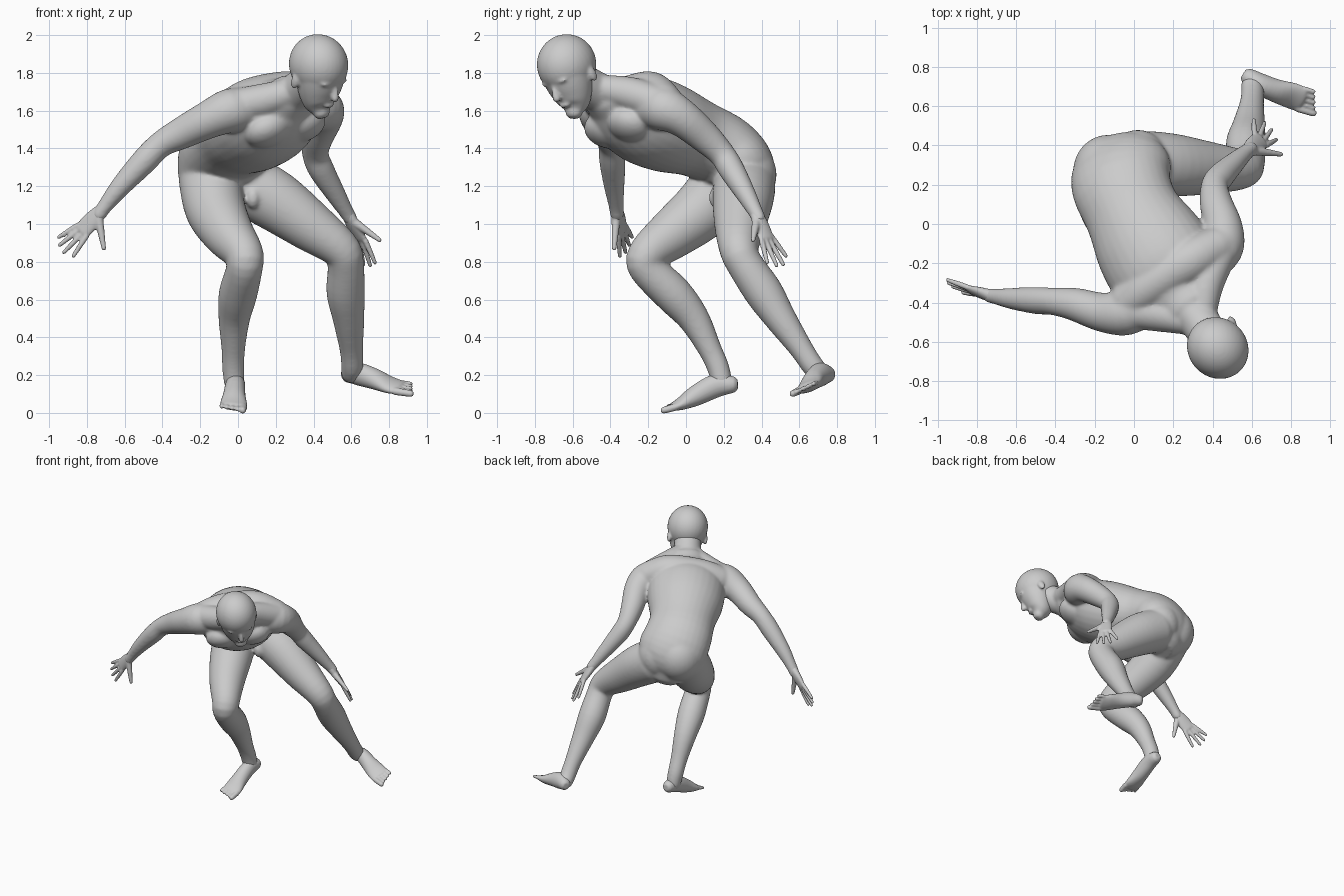
import bpy, bmesh, math
from mathutils import Vector, Matrix

old = bpy.data.objects.get("Cube")
if old:
    bpy.data.objects.remove(old)

skin = bpy.data.materials.new("plain grey")
skin.use_nodes = True
GREY = (.6, .6, .6, 1)
skin.diffuse_color = GREY
skin.node_tree.nodes["Principled BSDF"].inputs["Base Color"].default_value = GREY

bm = bmesh.new()
SEG = 32


def spline(rows, steps=4):
    """Smoothly interpolate rows of equal length."""
    rows = [Vector(r) for r in rows]
    out = []
    for i in range(len(rows) - 1):
        a, b, c, d = (rows[min(max(i + k, 0), len(rows) - 1)] for k in (-1, 0, 1, 2))
        for s in range(steps):
            t = s / steps
            out.append(b + (c - a) * (t / 2) + (a * 2 - b * 5 + c * 4 - d) * (t * t / 2)
                       + (b * 3 - a - c * 3 + d) * (t ** 3 / 2))
    return out + [rows[-1]]


def loft(rows, side=(1, 0, 0), side_end=None):
    """Closed tube; each row is x, y, z, half width and optional half depth."""
    rows = spline([tuple(r) if len(r) == 5 else (*r, r[3]) for r in rows])
    pts = [Vector(r[:3]) for r in rows]
    side, side_end = Vector(side), Vector(side_end or side)
    rings = []
    n = len(rows)

    def ring(p, t, s, a, b):
        s = (s - t * s.dot(t)).normalized()
        d = t.cross(s)
        rings.append([bm.verts.new(p + s * (a * math.cos(k * math.tau / SEG))
                                   + d * (b * math.sin(k * math.tau / SEG))) for k in range(SEG)])

    for i, (p, r) in enumerate(zip(pts, rows)):
        t = (pts[min(i + 1, n - 1)] - pts[max(i - 1, 0)]).normalized()
        s = side.lerp(side_end, i / (n - 1))
        a, b = r[3], r[4]
        # Rounded ends
        steps = (-.85, -.5, 0) if i == 0 else (0, .5, .85) if i == n - 1 else (0,)
        for k in steps:
            shrink = math.sqrt(1 - k * k)
            ring(p + t * min(a, b) * k, t, s, a * shrink, b * shrink)
    for lo, hi in zip(rings, rings[1:]):
        for k in range(SEG):
            j = (k + 1) % SEG
            bm.faces.new((lo[k], lo[j], hi[j], hi[k]))
    bm.faces.new(rings[0][::-1])
    bm.faces.new(rings[-1])


def ball(center, radii, axes=None):
    rot = Matrix(axes).transposed().to_4x4() if axes else Matrix()
    bmesh.ops.create_uvsphere(bm, u_segments=32, v_segments=20, radius=1,
                              matrix=Matrix.Translation(center) @ rot @ Matrix.Diagonal((*radii, 1)))


def finish(name, voxel, rounds):
    """Fuse the parts gathered so far into one smooth object."""
    global bm
    bmesh.ops.recalc_face_normals(bm, faces=bm.faces)
    mesh = bpy.data.meshes.new(name)
    bm.to_mesh(mesh)
    bm.free()
    bm = bmesh.new()
    obj = bpy.data.objects.new(name, mesh)
    bpy.context.collection.objects.link(obj)
    mesh.materials.append(skin)
    remesh = obj.modifiers.new("fuse", 'REMESH')
    remesh.mode = 'VOXEL'
    remesh.voxel_size = voxel
    remesh.use_smooth_shade = True
    soften = obj.modifiers.new("soften", 'SMOOTH')
    soften.factor = .5
    soften.iterations = rounds


# Head frame: left, forward and up
up = Vector((.22, -.42, .85)).normalized()
fwd = Vector((.63, -.55, -.55))
fwd = (fwd - up * fwd.dot(up)).normalized()
left = up.cross(fwd)
skull = Vector((.43, -.635, 1.842))
AXES = (left, fwd, up)


def head(f, u, l=0):
    return skull + fwd * f + up * u + left * l


# Torso, from seat to base of neck
HIP, SHOULDER = (.93, .33, 0), (.83, .55, .14)
loft([(-.04, .3, 1.17, .17, .14), (-.06, .28, 1.27, .255, .19), (-.065, .2, 1.38, .255, .195),
      (-.01, .06, 1.45, .245, .205), (.07, -.09, 1.505, .28, .235), (.15, -.22, 1.555, .29, .235),
      (.21, -.32, 1.6, .26, .195), (.27, -.4, 1.66, .16, .13)], HIP, SHOULDER)
# Buttocks and groin
ball((-.13, .27, 1.27), (.18, .185, .19))
ball((.02, .31, 1.26), (.16, .17, .18))
ball((.08, .165, 1.14), (.04, .045, .06))
# Chest muscles
across = Vector(SHOULDER).normalized()
along = Vector((.36, -.81, .46))
along = (along - across * along.dot(across)).normalized()
for k in (-1, 1):
    ball(Vector((.25, -.36, 1.51)) + across * (.11 * k), (.13, .12, .085),
         (across, along, across.cross(along)))
# Shoulder blades and the slopes from neck to shoulders
loft([(-.03, -.4, 1.62, .1), (.06, -.33, 1.66, .11), (.18, -.25, 1.685, .115),
      (.3, -.18, 1.69, .115), (.43, -.11, 1.64, .1)], along)
loft([(.32, -.5, 1.71, .07), (.14, -.46, 1.655, .09), (-.04, -.44, 1.62, .09)], along)
loft([(.35, -.46, 1.72, .07), (.37, -.3, 1.69, .09), (.44, -.14, 1.64, .09)], along)
# Neck
loft([(.22, -.34, 1.63, .13), (.3, -.45, 1.69, .105), (*head(-.03, -.1), .1), (*head(-.02, -.03), .1)])


# Arms: shoulder to wrist
def arm(path, side):
    radii = (.11, .118, .1, .085, .07, .069, .055, .041, .038)
    loft([(*p, r) for p, r in zip(path, radii)], side)


RIGHT_ACROSS, LEFT_ACROSS = (-.08, .06, .095), (-.12, .1, .05)
arm([(.05, -.4, 1.6), (-.04, -.45, 1.6), (-.16, -.45, 1.55), (-.3, -.41, 1.48), (-.41, -.395, 1.42),
     (-.5, -.39, 1.33), (-.62, -.38, 1.2), (-.7, -.37, 1.1), (-.735, -.365, 1.05)], RIGHT_ACROSS)
arm([(.36, -.2, 1.62), (.44, -.12, 1.61), (.455, -.02, 1.56), (.42, .1, 1.46), (.41, .19, 1.37),
     (.44, .24, 1.29), (.51, .31, 1.17), (.57, .365, 1.07), (.595, .385, 1.03)], LEFT_ACROSS)


# Legs: hip to heel
def leg(path):
    radii = (.165, .16, .135, .105, .096, .102, .084, .063, .059, .055)
    loft([(*p, r) for p, r in zip(path, radii)])


leg([(-.15, .22, 1.24), (-.12, .09, 1.08), (-.05, -.07, .95), (.03, -.2, .845), (.035, -.21, .77),
     (0, -.07, .63), (-.02, .04, .5), (-.025, .125, .34), (-.025, .17, .24), (-.02, .19, .16)])
leg([(.06, .31, 1.2), (.2, .3, 1.12), (.38, .285, .99), (.54, .28, .87), (.57, .31, .79),
     (.57, .41, .64), (.585, .5, .5), (.6, .61, .34), (.605, .67, .25), (.6, .71, .21)])
finish("body", .009, 18)

# Skull, jaw, nose, mouth, brows and ears
ball(head(-.005, 0), (.151, .165, .16), AXES)
loft([(*head(.02, -.02), .14, .135), (*head(.035, -.09), .128, .122), (*head(.05, -.15), .11, .103),
      (*head(.07, -.2), .084, .08), (*head(.095, -.23), .05, .045)], left)
loft([(*head(.14, -.045), .013), (*head(.158, -.08), .016), (*head(.168, -.115), .021)], left)
ball(head(.135, -.17), (.036, .019, .016), AXES)
for k in (-1, 1):
    ball(head(.13, -.035, .05 * k), (.042, .022, .014), AXES)
    ball(head(-.015, -.085, .138 * k), (.016, .026, .043), AXES)
finish("head", .008, 9)


# Hand: palm, four fingers and thumb
def hand(name, wrist, knuckles, across, tips, thumb):
    wrist, knuckles, across = Vector(wrist), Vector(knuckles), Vector(across).normalized()
    loft([(*wrist, .036, .032), (*wrist.lerp(knuckles, .5), .05, .027), (*knuckles, .05, .019)], across)
    for i, tip in enumerate(tips):
        base = knuckles - across * (.04 - .027 * i)
        tip = Vector(tip)
        loft([(*base, .0145), (*base.lerp(tip, .5), .0135), (*tip, .0105)], across)
    root, thumb = wrist.lerp(knuckles, .3) - across * .025, Vector(thumb)
    loft([(*root, .024), (*root.lerp(thumb, .5), .018), (*thumb, .012)], across)
    finish(name, .006, 4)


hand("right_hand", (-.72, -.368, 1.075), (-.825, -.34, .965), RIGHT_ACROSS,
     [(-.872, -.35, .83), (-.922, -.32, .85), (-.945, -.3, .888), (-.95, -.285, .93)], (-.71, -.38, .87))
hand("left_hand", (.58, .372, 1.055), (.645, .425, .925), LEFT_ACROSS,
     [(.725, .43, .795), (.7, .48, .78), (.665, .515, .785), (.61, .53, .83)], (.75, .355, .915))


# Foot: heel to ball, then five toes from big to small
def foot(name, path, across, ahead):
    sizes = ((.046, .048), (.053, .062), (.06, .054), (.071, .036), (.071, .024))
    loft([(*p, *s) for p, s in zip(path, sizes)], across)
    across, ahead, front = Vector(across).normalized(), Vector(ahead), Vector(path[-1])
    for i in range(5):
        base = front + across * (.052 - .0285 * i)
        r = .02 if i == 0 else .0135
        loft([(*base, r), (*(base + ahead * (1 - .11 * i)), r * .9)], across)
    finish(name, .006, 5)


foot("right_foot", [(-.01, .235, .15), (-.015, .155, .142), (-.02, .05, .09), (-.022, -.02, .052),
                    (-.022, -.06, .036)], (1, 0, -.12), (-.005, -.058, -.016))
foot("left_foot", [(.59, .745, .205), (.64, .715, .205), (.72, .68, .18), (.8, .655, .148),
                   (.85, .635, .135)], (-.3, -.85, -.4), (.08, -.025, -.012))
